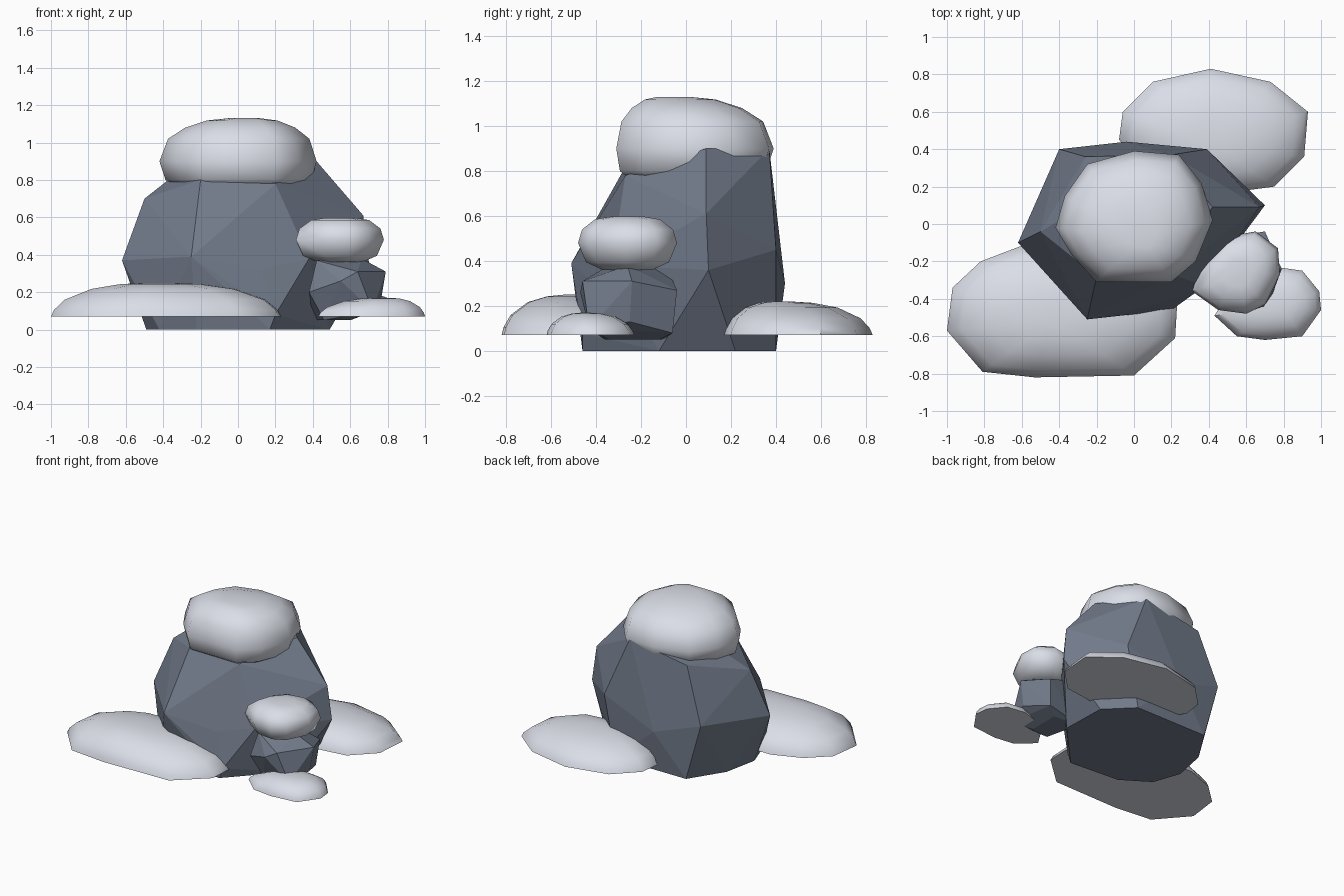
import bpy, bmesh, math


def material(name, rgb):
    m = bpy.data.materials.new(name)
    m.diffuse_color = (*rgb, 1)
    return m


ROCK = material("slate rock", (0.17, 0.20, 0.26))
SNOW = material("snow", (0.70, 0.73, 0.80))


def finish(name, bm, mat):
    bmesh.ops.recalc_face_normals(bm, faces=bm.faces)
    me = bpy.data.meshes.new(name)
    bm.to_mesh(me)
    bm.free()
    me.materials.append(mat)
    ob = bpy.data.objects.new(name, me)
    bpy.context.collection.objects.link(ob)
    return ob


def rock(name, points):
    """Faceted boulder: convex hull around its corner points."""
    bm = bmesh.new()
    for p in points:
        bm.verts.new(p)
    bmesh.ops.convex_hull(bm, input=bm.verts)
    loose = [v for v in bm.verts if not v.link_faces]
    bmesh.ops.delete(bm, geom=loose, context='VERTS')
    bmesh.ops.dissolve_limit(bm, angle_limit=math.radians(3), verts=bm.verts, edges=bm.edges)
    return finish(name, bm, ROCK)


def snow(name, outline, profile, centre, lean, angle):
    """Soft blob: plan outline stacked in rings of (scale, z); smaller rings lean sideways."""
    bm = bmesh.new()
    cx, cy = centre
    rings = []
    for s, z in profile:
        dx, dy = lean[0] * (1 - s), lean[1] * (1 - s)
        rings.append([bm.verts.new((cx + dx + (x - cx) * s, cy + dy + (y - cy) * s, z))
                      for x, y in outline])
    n = len(outline)
    for a, b in zip(rings, rings[1:]):
        for i in range(n):
            j = (i + 1) % n
            bm.faces.new((a[i], a[j], b[j], b[i]))
    bm.faces.new(rings[0])
    bm.faces.new(rings[-1])
    ob = finish(name, bm, SNOW)
    bpy.ops.object.select_all(action='DESELECT')
    ob.select_set(True)
    bpy.context.view_layer.objects.active = ob
    bpy.ops.object.shade_smooth_by_angle(angle=math.radians(angle))
    return ob


# Boulders
rock("main_boulder", [
    (-0.49, -0.10, 0), (-0.42, -0.30, 0), (-0.22, -0.43, 0), (0.17, -0.46, 0),
    (0.49, -0.12, 0), (0.48, 0.22, 0), (0.30, 0.40, 0), (-0.28, 0.40, 0), (-0.44, 0.15, 0),
    (-0.62, -0.10, 0.37), (-0.25, -0.51, 0.39), (0.20, -0.46, 0.08), (0.12, -0.43, 0.32),
    (0.38, -0.33, 0.38), (0.70, 0.10, 0.36), (0.67, 0.09, 0.61), (0.39, 0.40, 0.45),
    (-0.04, 0.44, 0.30), (-0.40, 0.40, 0.42),
    (-0.50, -0.04, 0.70), (-0.36, 0.04, 0.81), (-0.20, -0.28, 0.80), (0.20, -0.27, 0.78),
    (0.42, 0.09, 0.90), (0.20, 0.37, 0.90), (-0.26, 0.36, 0.82)])

rock("small_boulder", [
    (0.46, -0.36, 0.05), (0.60, -0.34, 0.05), (0.60, -0.12, 0.05), (0.40, -0.10, 0.05),
    (0.38, -0.40, 0.20), (0.55, -0.47, 0.26), (0.72, -0.43, 0.10), (0.76, -0.25, 0.13),
    (0.79, -0.24, 0.31), (0.64, -0.46, 0.31), (0.70, -0.04, 0.27), (0.68, -0.06, 0.08),
    (0.42, -0.36, 0.37), (0.66, -0.26, 0.38), (0.45, -0.08, 0.36)])

# Snow caps resting on the boulders
snow("top_snow_cap",
     [(-0.42, -0.02), (-0.37, 0.15), (-0.25, 0.32), (0.0, 0.39), (0.24, 0.37), (0.36, 0.22),
      (0.42, 0.02), (0.33, -0.20), (0.20, -0.31), (-0.20, -0.31), (-0.33, -0.17)],
     [(0.75, 0.765), (0.93, 0.80), (1.0, 0.90), (0.90, 1.02), (0.70, 1.08), (0.45, 1.118), (0.20, 1.13)],
     (0.0, 0.02), (0.04, -0.10), 60)
snow("small_snow_cap",
     [(0.31, -0.36), (0.36, -0.20), (0.48, -0.07), (0.65, -0.04), (0.77, -0.13), (0.78, -0.27),
      (0.70, -0.43), (0.60, -0.48), (0.45, -0.46)],
     [(0.50, 0.36), (0.84, 0.395), (1.0, 0.48), (0.92, 0.54), (0.66, 0.585), (0.35, 0.597)],
     (0.55, -0.26), (0.0, 0.0), 60)

# Snow drifts around the foot
DRIFT = [(1.0, 0.0), (0.97, 0.20), (0.87, 0.50), (0.62, 0.82), (0.35, 0.96), (0.12, 1.0)]


def drift(name, outline, centre, lean, top):
    profile = [(s, 0.07 + t * (top - 0.07)) for s, t in DRIFT]
    snow(name, outline, profile, centre, lean, 50)


drift("front_snow_drift",
      [(-1.0, -0.57), (-0.97, -0.34), (-0.82, -0.20), (-0.61, -0.12), (-0.25, -0.12), (0.08, -0.26),
       (0.23, -0.44), (0.22, -0.61), (0.0, -0.81), (-0.53, -0.82), (-0.81, -0.79)],
      (-0.38, -0.47), (-0.05, -0.04), 0.25)
drift("back_snow_drift",
      [(-0.08, 0.45), (-0.06, 0.60), (0.10, 0.76), (0.41, 0.83), (0.73, 0.76), (0.93, 0.60),
       (0.91, 0.36), (0.75, 0.20), (0.45, 0.16), (0.12, 0.22)],
      (0.42, 0.48), (0.0, -0.06), 0.22)
drift("side_snow_drift",
      [(0.43, -0.49), (0.55, -0.60), (0.70, -0.62), (0.90, -0.60), (1.0, -0.46), (0.99, -0.36),
       (0.90, -0.25), (0.76, -0.23), (0.55, -0.30)],
      (0.74, -0.42), (0.05, -0.03), 0.17)
